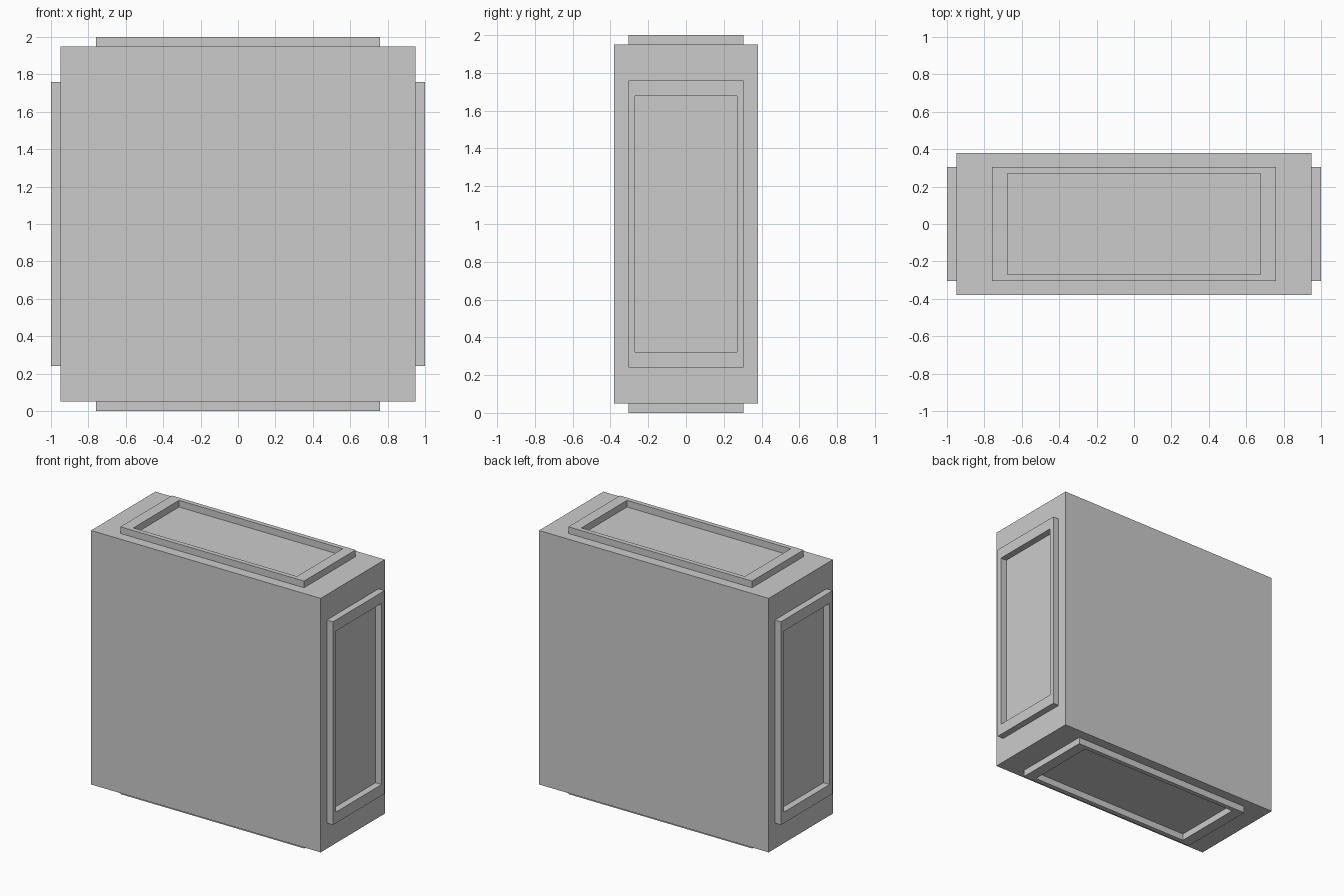
import bpy, bmesh
from math import radians
from mathutils import Matrix, Vector

if "Cube" in bpy.data.objects:
    bpy.data.objects.remove(bpy.data.objects["Cube"])

CENTER = Vector((0, 0, 1))
HALF, DEPTH, RIM = 0.95, 0.38, 0.05


def make_object(name, bm):
    bmesh.ops.recalc_face_normals(bm, faces=bm.faces)
    mesh = bpy.data.meshes.new(name)
    bm.to_mesh(mesh)
    bm.free()
    obj = bpy.data.objects.new(name, mesh)
    bpy.context.collection.objects.link(obj)
    return obj


# Main slab
bm = bmesh.new()
bmesh.ops.create_cube(bm, size=2, matrix=Matrix.Translation(CENTER)
                      @ Matrix.Diagonal((HALF, DEPTH, HALF, 1)))
make_object("body", bm)


# Raised rectangular rim on a narrow side, turned about the y axis
def make_rim(name, angle):
    bm = bmesh.new()
    rings = []
    for hx, hy, z in ((0.76, 0.305, HALF), (0.76, 0.305, HALF + RIM),
                      (0.677, 0.27, HALF + RIM), (0.677, 0.27, HALF)):
        rings.append([bm.verts.new((sx * hx, sy * hy, z))
                      for sx, sy in ((-1, -1), (1, -1), (1, 1), (-1, 1))])
    for a, b in zip(rings, rings[1:] + rings[:1]):
        for i in range(4):
            j = (i + 1) % 4
            bm.faces.new((a[i], a[j], b[j], b[i]))
    bm.transform(Matrix.Translation(CENTER) @ Matrix.Rotation(radians(angle), 4, 'Y'))
    make_object(name, bm)


for name, angle in (("top_rim", 0), ("right_rim", 90),
                    ("bottom_rim", 180), ("left_rim", 270)):
    make_rim(name, angle)
